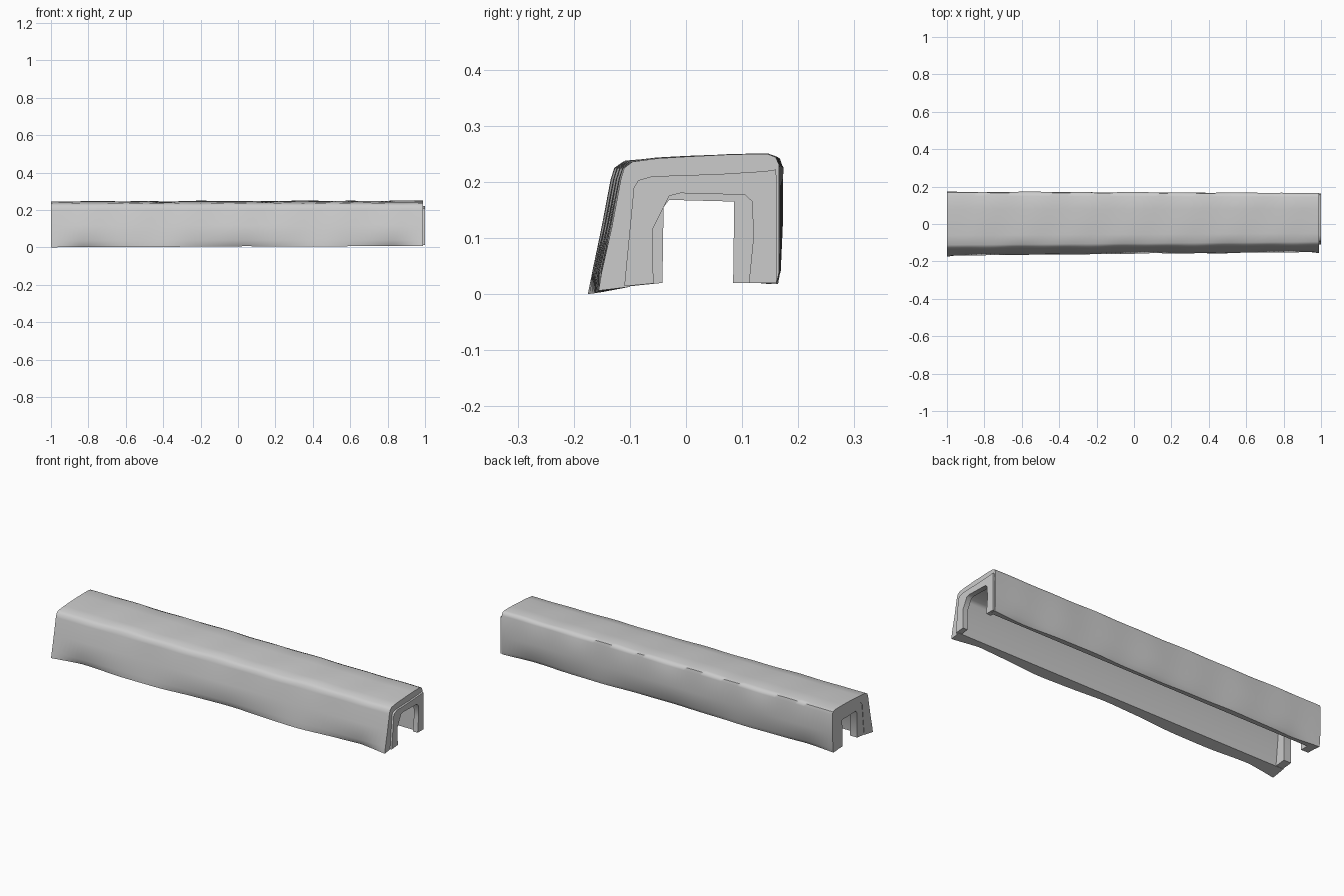
import bpy, bmesh, math

cube = bpy.data.objects.get("Cube")
if cube:
    bpy.data.objects.remove(cube, do_unlink=True)

grey = bpy.data.materials.new("light grey")
grey.use_nodes = True
colour = (0.6, 0.6, 0.6, 1)
grey.diffuse_color = colour
bsdf = grey.node_tree.nodes["Principled BSDF"]
bsdf.inputs["Base Color"].default_value = colour
bsdf.inputs["Roughness"].default_value = 0.7


def loft(name, stations, section):
    """Skin a closed (y, z) section along x and cap both ends."""
    bm = bmesh.new()
    rings = [[bm.verts.new((x, y, z)) for y, z in section(x)] for x in stations]
    n = len(rings[0])
    for a, b in zip(rings, rings[1:]):
        for i in range(n):
            j = (i + 1) % n
            bm.faces.new((a[i], a[j], b[j], b[i]))
    caps = [bm.faces.new(rings[0]), bm.faces.new(rings[-1])]
    bm.normal_update()
    bmesh.ops.triangulate(bm, faces=caps, ngon_method="EAR_CLIP")
    bmesh.ops.recalc_face_normals(bm, faces=bm.faces)
    mesh = bpy.data.meshes.new(name)
    bm.to_mesh(mesh)
    bm.free()
    mesh.materials.append(grey)
    obj = bpy.data.objects.new(name, mesh)
    bpy.context.collection.objects.link(obj)
    bpy.ops.object.select_all(action="DESELECT")
    obj.select_set(True)
    bpy.context.view_layer.objects.active = obj
    bpy.ops.object.shade_smooth_by_angle(angle=math.radians(52))


def mix(a, b, t):
    return [(p + (r - p) * t, q + (s - q) * t) for (p, q), (r, s) in zip(a, b)]


# Outer skin, from the front bottom edge over the top to the back bottom edge
outer_right = [(-.175, 0), (-.168, .035), (-.15, .12), (-.134, .205), (-.128, .225),
               (-.112, .236), (-.06, .240), (0, .244), (.08, .246), (.15, .246),
               (.168, .240), (.173, .225), (.172, .12), (.168, .04), (.164, .018)]
outer_left = [(-.157, .006), (-.15, .04), (-.132, .12), (-.116, .205), (-.11, .225),
              (-.095, .236), (-.05, .242), (0, .245), (.08, .249), (.145, .25),
              (.16, .244), (.166, .23), (.166, .12), (.166, .04), (.162, .018)]
# Hollow under the skin, from back to front
hollow = [(.128, .02), (.128, .195), (.115, .205), (-.07, .2), (-.083, .185), (-.1, .013)]


def cover_section(x):
    fade = min(1, (1 - abs(x)) * 6)
    pts = []
    for i, (y, z) in enumerate(mix(outer_right, outer_left, (x + 1) / 2)):
        # Gentle hand-worn waviness
        w = .001 * fade * (math.sin(x * 11 + i * .4) + math.sin(x * 23 - i * .7))
        if i < 5:
            y += w
        elif i > 10:
            y -= w
        else:
            z += w
        pts.append((y, z))
    # Lower edges tuck under in uneven scallops
    tuck = fade * (.25 + .75 * math.sin(x * 3.5 + 1.6) ** 2)
    y, z = pts[0]
    pts[0] = (y + .024 * tuck, z + .003 * tuck)
    y, z = pts[-1]
    pts[-1] = (y - .014 * tuck, z)
    return pts + hollow


steps = 80
cover_x = [-1 + 1.99 * i / steps for i in range(steps + 1)]
loft("cover_shell", cover_x, cover_section)

# End rims that narrow the channel opening
left_rim = [(-.11, .014), (-.093, .19), (-.085, .203), (-.06, .21), (.06, .214), (.14, .219),
            (.16, .222), (.162, .2), (.161, .02), (.112, .02), (.12, .1), (.118, .165),
            (.105, .177), (-.01, .18), (-.03, .175), (-.06, .115), (-.058, .019)]
right_rim = [(-.12, .012), (-.1, .2), (-.09, .212), (.12, .216), (.14, .2), (.14, .02),
             (.084, .02), (.086, .165), (-.03, .168), (-.04, .155), (-.042, .02)]
loft("left_end_rim", [.972, 1], lambda x: left_rim)
loft("right_end_rim", [-.998, -.955], lambda x: right_rim)
